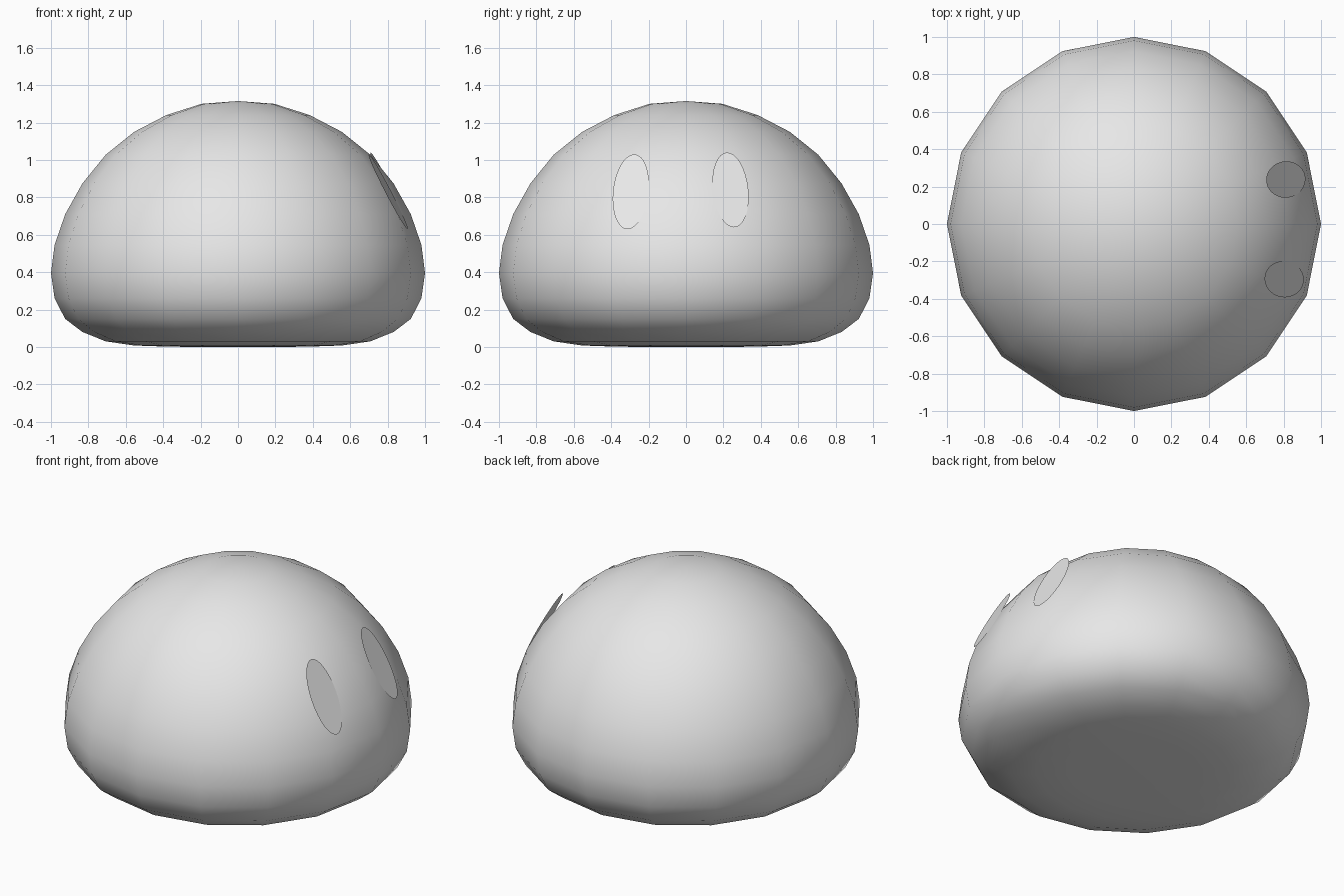
import bpy
import bmesh
import math
from mathutils import Matrix

cube = bpy.data.objects.get("Cube")
if cube:
    bpy.data.objects.remove(cube, do_unlink=True)

# Single pale grey material
grey = bpy.data.materials.new("pale_grey")
grey.use_nodes = True
colour = (0.8, 0.8, 0.8, 1)
grey.diffuse_color = colour
grey.node_tree.nodes["Principled BSDF"].inputs["Base Color"].default_value = colour


def add_object(name, bm, smooth):
    mesh = bpy.data.meshes.new(name)
    bm.to_mesh(mesh)
    bm.free()
    mesh.materials.append(grey)
    for poly in mesh.polygons:
        poly.use_smooth = smooth
    obj = bpy.data.objects.new(name, mesh)
    bpy.context.collection.objects.link(obj)
    return obj


# Body: a sphere whose rings are moved to a squashed dome profile, bottom to top
RINGS = 16
heights = [0.0, 0.0, 0.002, 0.008, 0.03, 0.08, 0.15, 0.26, 0.395,
           0.545, 0.71, 0.875, 1.028, 1.15, 1.24, 1.3, 1.315]
bm = bmesh.new()
bmesh.ops.create_uvsphere(bm, u_segments=16, v_segments=RINGS, radius=1)
for v in bm.verts:
    latitude = math.asin(max(-1, min(1, v.co.z)))
    ring = round((latitude / math.pi + 0.5) * RINGS)
    v.co.z = heights[ring]
add_object("body", bm, True)


# Eyes: thin oval discs leaning back against the dome
def add_eye(name, centre, yaw):
    bm = bmesh.new()
    bmesh.ops.create_circle(bm, cap_ends=True, segments=32, radius=1)
    place = (Matrix.Translation(centre)
             @ Matrix.Rotation(math.radians(yaw), 4, 'Z')
             @ Matrix.Rotation(math.radians(62.3), 4, 'Y')
             @ Matrix.Diagonal((0.226, 0.097, 1, 1)))
    bm.transform(place)
    add_object(name, bm, False)


add_eye("left_eye", (0.812, 0.238, 0.84), 10)
add_eye("right_eye", (0.803, -0.295, 0.83), -10)
